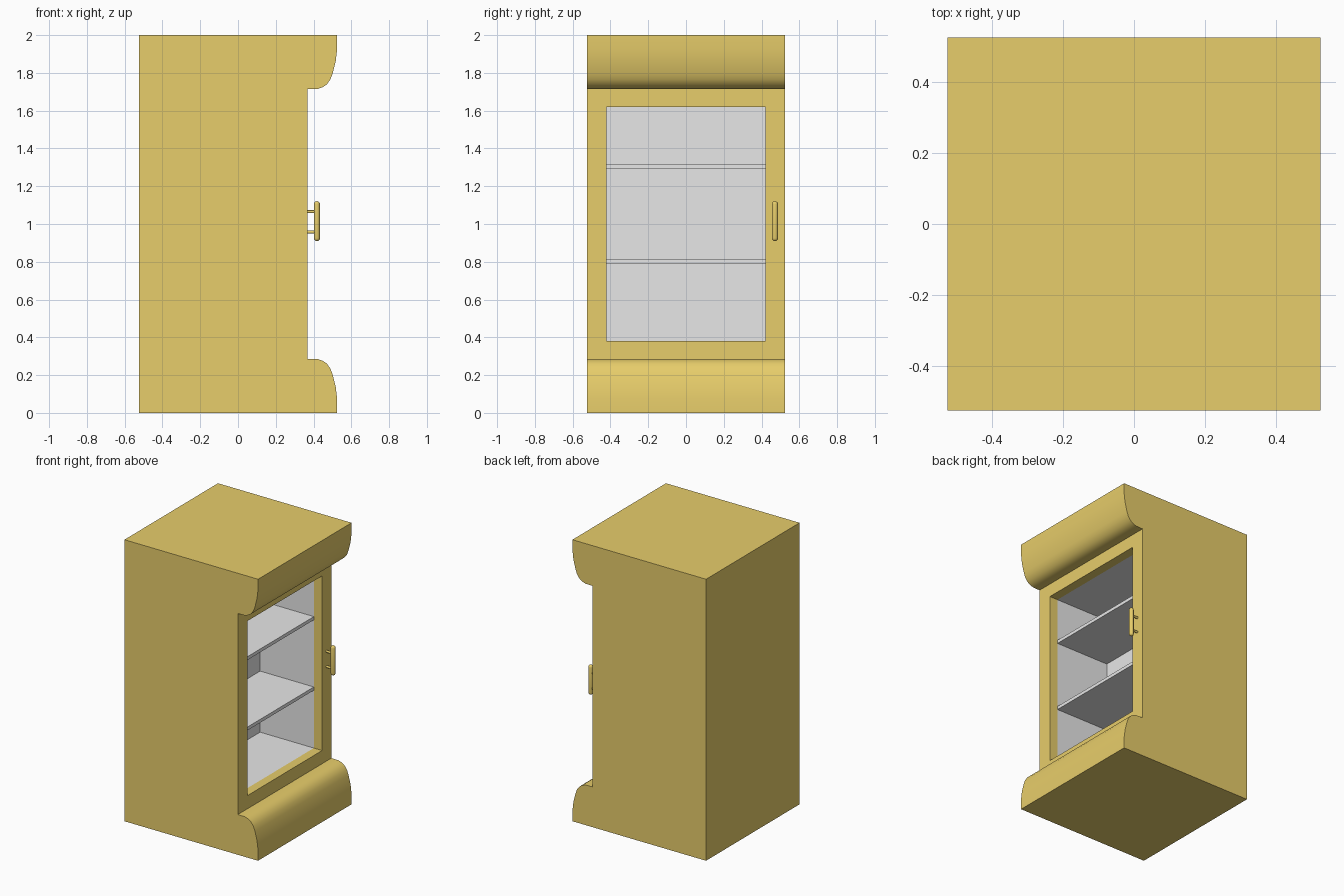
import bpy, bmesh, math
from mathutils import Vector, Matrix

if "Cube" in bpy.data.objects:
    bpy.data.objects.remove(bpy.data.objects["Cube"])


def material(name, rgb):
    m = bpy.data.materials.new(name)
    m.diffuse_color = (*rgb, 1)
    m.use_nodes = True
    m.node_tree.nodes["Principled BSDF"].inputs["Base Color"].default_value = m.diffuse_color
    return m


WOOD = material("golden wood", (0.8, 0.61, 0.145))
GREY = material("interior grey", (0.8, 0.8, 0.8))
W, DOOR_X, LIP_X, BACK_X = 0.525, 0.367, 0.302, -0.12


def finish(name, bm, mats, smooth=True):
    bmesh.ops.recalc_face_normals(bm, faces=bm.faces)
    me = bpy.data.meshes.new(name)
    bm.to_mesh(me)
    bm.free()
    ob = bpy.data.objects.new(name, me)
    bpy.context.collection.objects.link(ob)
    for m in mats:
        me.materials.append(m)
    if smooth:
        bpy.ops.object.select_all(action='DESELECT')
        ob.select_set(True)
        bpy.context.view_layer.objects.active = ob
        bpy.ops.object.shade_smooth_by_angle(angle=math.radians(30))
    return ob


# Cabinet body: side profile with rounded base and mirrored cornice
lower = [(W, 0), (W, 0.075), (0.517, 0.14), (0.501, 0.203), (0.489, 0.235),
         (0.470, 0.261), (0.448, 0.276), (0.422, 0.285), (DOOR_X, 0.286)]
profile = [(-W, 0)] + lower + [(x, 2 - z) for x, z in reversed(lower)] + [(-W, 2)]
bm = bmesh.new()
a = [bm.verts.new((x, -W, z)) for x, z in profile]
b = [bm.verts.new((x, W, z)) for x, z in profile]
bm.faces.new(a)
bm.faces.new(b[::-1])
door = None
for i in range(len(profile)):
    j = (i + 1) % len(profile)
    f = bm.faces.new((a[i], b[i], b[j], a[j]))
    if profile[i][0] == profile[j][0] == DOOR_X:
        door = f
bmesh.ops.recalc_face_normals(bm, faces=bm.faces)

# Door opening, wooden reveal, then grey compartment
bmesh.ops.inset_individual(bm, faces=[door], thickness=0.1)
for v in door.verts:
    v.co.y = math.copysign(0.42, v.co.y)
    v.co.z = 1.62 if v.co.z > 1 else 0.38
for x, mat in ((LIP_X, 0), (BACK_X, 1)):
    old = set(bm.faces)
    res = bmesh.ops.extrude_face_region(bm, geom=[door])
    if door.is_valid:
        bmesh.ops.delete(bm, geom=[door], context='FACES_ONLY')
    door = next(g for g in res["geom"] if isinstance(g, bmesh.types.BMFace))
    for v in door.verts:
        v.co.x = x
    for f in bm.faces:
        if f not in old:
            f.material_index = mat
door.material_index = 1
finish("cabinet_body", bm, [WOOD, GREY])

# Shelves
for n, z in (("lower_shelf", 0.802), ("upper_shelf", 1.302)):
    bm = bmesh.new()
    bmesh.ops.create_cube(bm, size=1)
    bmesh.ops.scale(bm, vec=Vector((LIP_X - BACK_X, 0.84, 0.024)), verts=bm.verts)
    bmesh.ops.translate(bm, vec=Vector(((LIP_X + BACK_X) / 2, 0, z)), verts=bm.verts)
    finish(n, bm, [GREY], False)

# Handle: rounded bar made by spinning a half capsule outline
HX, HY, HZ, R, H = 0.418, 0.471, 1.015, 0.016, 0.106
bm = bmesh.new()
arc = [(R * math.cos(t * math.pi / 8), H - R + R * math.sin(t * math.pi / 8)) for t in range(5)]
outline = [(r, -z) for r, z in reversed(arc)] + arc
vs = [bm.verts.new((r, 0, z)) for r, z in outline]
es = [bm.edges.new(p) for p in zip(vs, vs[1:])]
bmesh.ops.spin(bm, geom=vs + es, cent=(0, 0, 0), axis=(0, 0, 1),
               angle=2 * math.pi, steps=20)
bmesh.ops.remove_doubles(bm, verts=bm.verts, dist=1e-5)
bmesh.ops.translate(bm, vec=Vector((HX, HY, HZ)), verts=bm.verts)
finish("handle_bar", bm, [WOOD])

# Handle posts
for n, z in (("lower_handle_post", 0.957), ("upper_handle_post", 1.065)):
    bm = bmesh.new()
    mat = Matrix.Translation((0.389, HY, z)) @ Matrix.Rotation(math.pi / 2, 4, 'Y')
    bmesh.ops.create_cone(bm, cap_ends=True, segments=16, radius1=0.008, radius2=0.008,
                          depth=0.05, matrix=mat)
    finish(n, bm, [WOOD])
